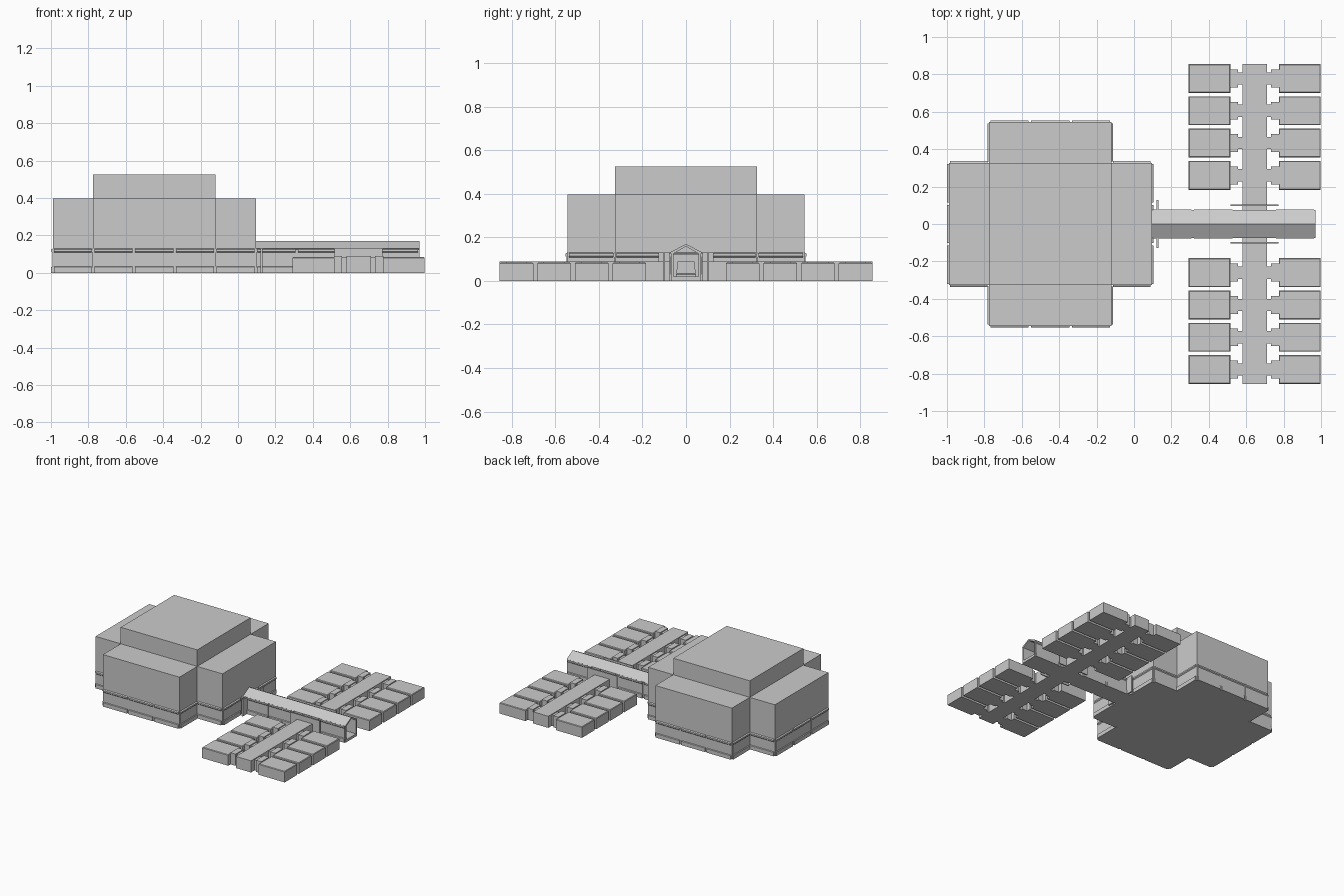
import bpy, bmesh
from mathutils import Vector

if "Cube" in bpy.data.objects:
    bpy.data.objects.remove(bpy.data.objects["Cube"])


def finish(name, bm):
    bmesh.ops.recalc_face_normals(bm, faces=bm.faces[:])
    me = bpy.data.meshes.new(name)
    bm.to_mesh(me)
    bm.free()
    ob = bpy.data.objects.new(name, me)
    bpy.context.collection.objects.link(ob)
    return ob


def box(name, x0, x1, y0, y1, z0, z1):
    bm = bmesh.new()
    bmesh.ops.create_cube(bm, size=1)
    for v in bm.verts:
        v.co = Vector(((x0 + x1) / 2 + v.co.x * (x1 - x0),
                       (y0 + y1) / 2 + v.co.y * (y1 - y0),
                       (z0 + z1) / 2 + v.co.z * (z1 - z0)))
    return finish(name, bm)


def prism(name, points, step):
    """Closed polygon of 3D points extruded along step."""
    bm = bmesh.new()
    f = bm.faces.new([bm.verts.new(p) for p in points])
    r = bmesh.ops.extrude_face_region(bm, geom=[f])
    vs = [g for g in r['geom'] if isinstance(g, bmesh.types.BMVert)]
    bmesh.ops.translate(bm, verts=vs, vec=step)
    # cap the starting end if the extrusion consumed it
    bmesh.ops.holes_fill(bm, edges=[e for e in bm.edges if e.is_boundary], sides=0)
    return finish(name, bm)


# Wall panel section: (distance out, height) with plinth, recess and ledge
SKIRT = [(-0.004, 0), (0.009, 0), (0.009, 0.03), (0.003, 0.033),
         (0.003, 0.108), (0.009, 0.114), (0.009, 0.125), (-0.004, 0.132)]


def skirt(name, a, b, count, skip=()):
    """Row of wall panels from a to b; outside lies to the right of travel."""
    a, b = Vector((*a, 0)), Vector((*b, 0))
    d = (b - a).normalized()
    out = Vector((d.y, -d.x, 0))
    step = (b - a) / count
    gap = d * 0.007
    for i in range(count):
        if i in skip:
            continue
        o = a + step * i + gap
        prism(name, [o + out * u + Vector((0, 0, z)) for u, z in SKIRT], step - gap * 2)


# Main hall: cross-shaped body with raised centre
X0, X1, XA, XB = -0.99, 0.096, -0.775, -0.12
YA, YB = 0.327, 0.545
plan = [(X0, -YA), (XA, -YA), (XA, -YB), (XB, -YB), (XB, -YA), (X1, -YA),
        (X1, YA), (XB, YA), (XB, YB), (XA, YB), (XA, YA), (X0, YA)]
prism("hall_body", [(x, y, 0) for x, y in plan], Vector((0, 0, 0.397)))
box("hall_raised_roof", XA, XB, -YA, YA, 0.39, 0.525)

# Panelled base around the hall, three bays on long walls, one on short walls
for i, p in enumerate(plan):
    q = plan[(i + 1) % len(plan)]
    length = (Vector(q) - Vector(p)).length
    skirt("hall_base_panel", p, q, 3 if length > 0.4 else 1)

# Corridor: open-ended gabled shell with floor
C0, C1 = 0.096, 0.97
section = [(-0.068, 0), (-0.068, 0.125), (-0.075, 0.13), (0, 0.17), (0.075, 0.13),
           (0.068, 0.125), (0.068, 0), (0.058, 0), (0.058, 0.125), (0, 0.158),
           (-0.058, 0.125), (-0.058, 0)]
prism("corridor_shell", [(C0, y, z) for y, z in section], Vector((C1 - C0, 0, 0)))
box("corridor_floor", C0, C1, -0.06, 0.06, 0, 0.02)
skirt("corridor_panel", (C0, -0.068), (C1, -0.068), 4, (2,))
skirt("corridor_panel", (C1, 0.068), (C0, 0.068), 4, (1,))

# Hall entrance: surround plates either side and inner tapered frame
for s in (-1, 1):
    box("entrance_plate", 0.12, 0.13, *sorted((s * 0.06, s * 0.127)), 0, 0.13)
    prism("entrance_jamb", [(0.12, s * 0.06, 0), (0.12, s * 0.046, 0),
                            (0.12, s * 0.036, 0.09), (0.12, s * 0.06, 0.12)],
          Vector((0.015, 0, 0)))
box("entrance_lintel", 0.12, 0.135, -0.06, 0.06, 0.09, 0.122)

# Two wings of cabins, each on a spine branching from the corridor
SX = 0.645
for s in (-1, 1):
    box("wing_spine", SX - 0.065, SX + 0.065, *sorted((s * 0.062, s * 0.855)), 0, 0.09)
    # Door plates where the wing meets the corridor
    box("wing_door_plate", SX - 0.128, SX + 0.128, *sorted((s * 0.097, s * 0.105)), 0, 0.13)
    for t in (-1, 1):
        box("wing_door_post", *sorted((SX + t * 0.04, SX + t * 0.095)),
            *sorted((s * 0.062, s * 0.075)), 0, 0.13)
    for k in range(4):
        yc = s * (0.26 + 0.1727 * k)
        for t in (-1, 1):
            xs = sorted((SX + t * 0.13, SX + t * 0.353))
            # Cabin with slightly chamfered roof edge
            cabin = box("cabin", *xs, yc - 0.077, yc + 0.077, 0, 0.084)
            bm = bmesh.new()
            bm.from_mesh(cabin.data)
            top = [e for e in bm.edges if all(v.co.z > 0.05 for v in e.verts)]
            bmesh.ops.bevel(bm, geom=top, offset=0.004, segments=1, affect='EDGES')
            bm.to_mesh(cabin.data)
            bm.free()
            # Stepped connector to the spine
            box("cabin_lobby", *sorted((SX + t * 0.088, SX + t * 0.132)),
                yc - 0.048, yc + 0.048, 0, 0.09)
            box("cabin_doorway", *sorted((SX + t * 0.06, SX + t * 0.09)),
                yc - 0.033, yc + 0.033, 0, 0.083)
